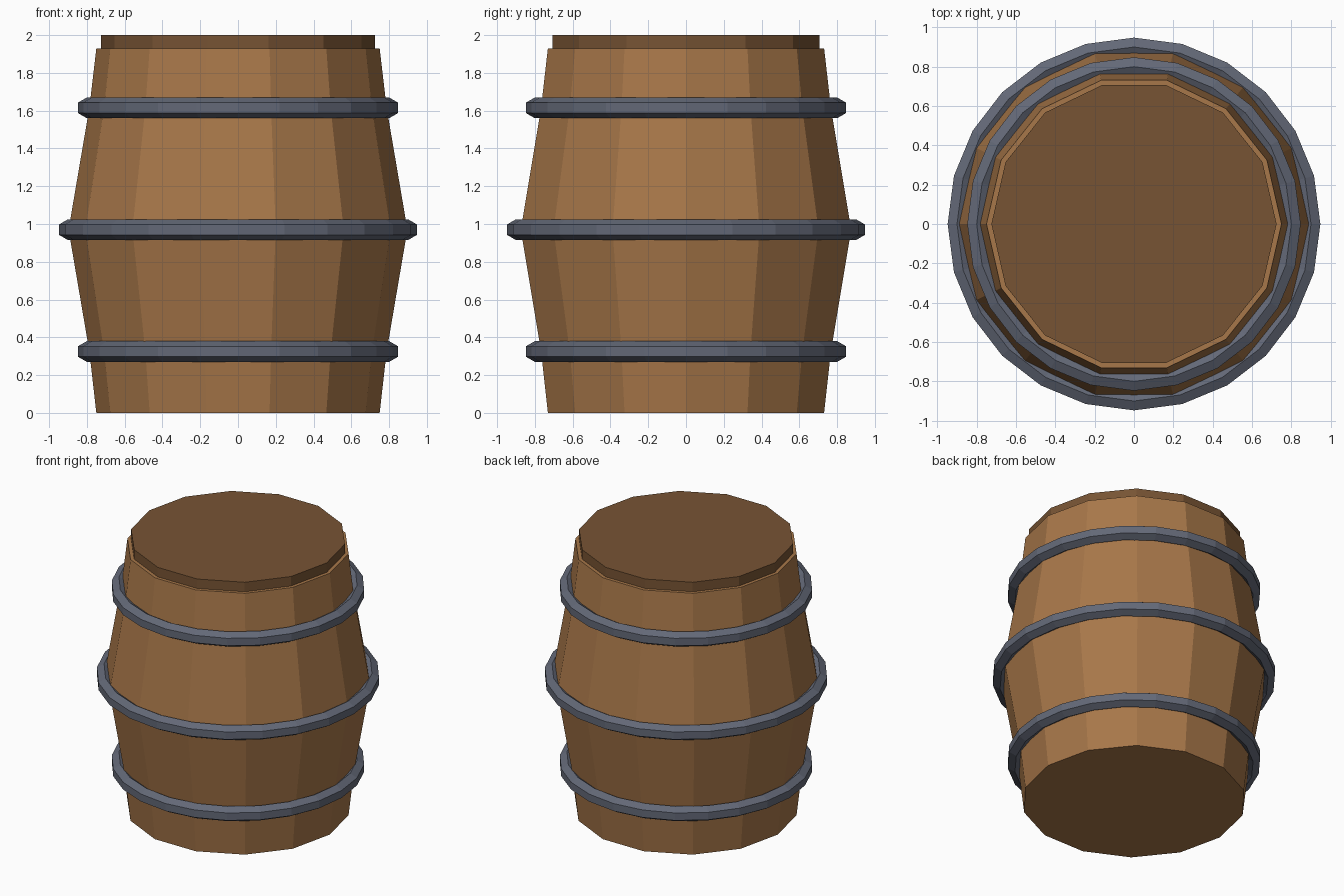
import bpy
import bmesh
from math import cos, sin, pi, tau

STAVES = 14
HOOP_SIDES = 24

if "Cube" in bpy.data.objects:
    bpy.data.objects.remove(bpy.data.objects["Cube"])


def make_material(name, rgb):
    mat = bpy.data.materials.new(name)
    mat.use_nodes = True
    color = (*rgb, 1.0)
    mat.diffuse_color = color
    mat.node_tree.nodes["Principled BSDF"].inputs["Base Color"].default_value = color
    return mat


def lathe(name, profile, sides, mat, closed=False):
    """Spin (radius, z) points round z; closed joins the ends, else they are capped."""
    bm = bmesh.new()
    rings = [[bm.verts.new((r * cos(tau * i / sides), r * sin(tau * i / sides), z))
              for i in range(sides)] for r, z in profile]
    pairs = list(zip(rings, rings[1:]))
    if closed:
        pairs.append((rings[-1], rings[0]))
    else:
        bm.faces.new(rings[0][::-1])
        bm.faces.new(rings[-1])
    for low, high in pairs:
        for i in range(sides):
            j = (i + 1) % sides
            bm.faces.new((low[i], low[j], high[j], high[i]))
    bmesh.ops.recalc_face_normals(bm, faces=bm.faces)
    mesh = bpy.data.meshes.new(name)
    bm.to_mesh(mesh)
    bm.free()
    mesh.materials.append(mat)
    obj = bpy.data.objects.new(name, mesh)
    bpy.context.collection.objects.link(obj)
    return obj


wood = make_material("warm wood", (0.39, 0.185, 0.067))
dark_wood = make_material("dark wood", (0.185, 0.088, 0.034))
iron = make_material("blue grey iron", (0.125, 0.14, 0.185))

# Bulging body of flat staves
lathe("barrel_body", [(0.75, 0), (0.787, 0.325), (0.897, 0.97),
                      (0.787, 1.615), (0.75, 1.93)], STAVES, wood)

# Raised lid
lathe("lid", [(0.725, 1.9), (0.725, 2.0)], STAVES, dark_wood)

# Three hoops with a hexagonal section
thickness = 0.055
for label, radius, height in (("lower", 0.80, 0.325),
                              ("middle", 0.90, 0.97),
                              ("upper", 0.80, 1.615)):
    section = [(radius + thickness * cos(pi / 6 + k * pi / 3),
                height + thickness * sin(pi / 6 + k * pi / 3)) for k in range(6)]
    lathe(label + "_hoop", section, HOOP_SIDES, iron, closed=True)
